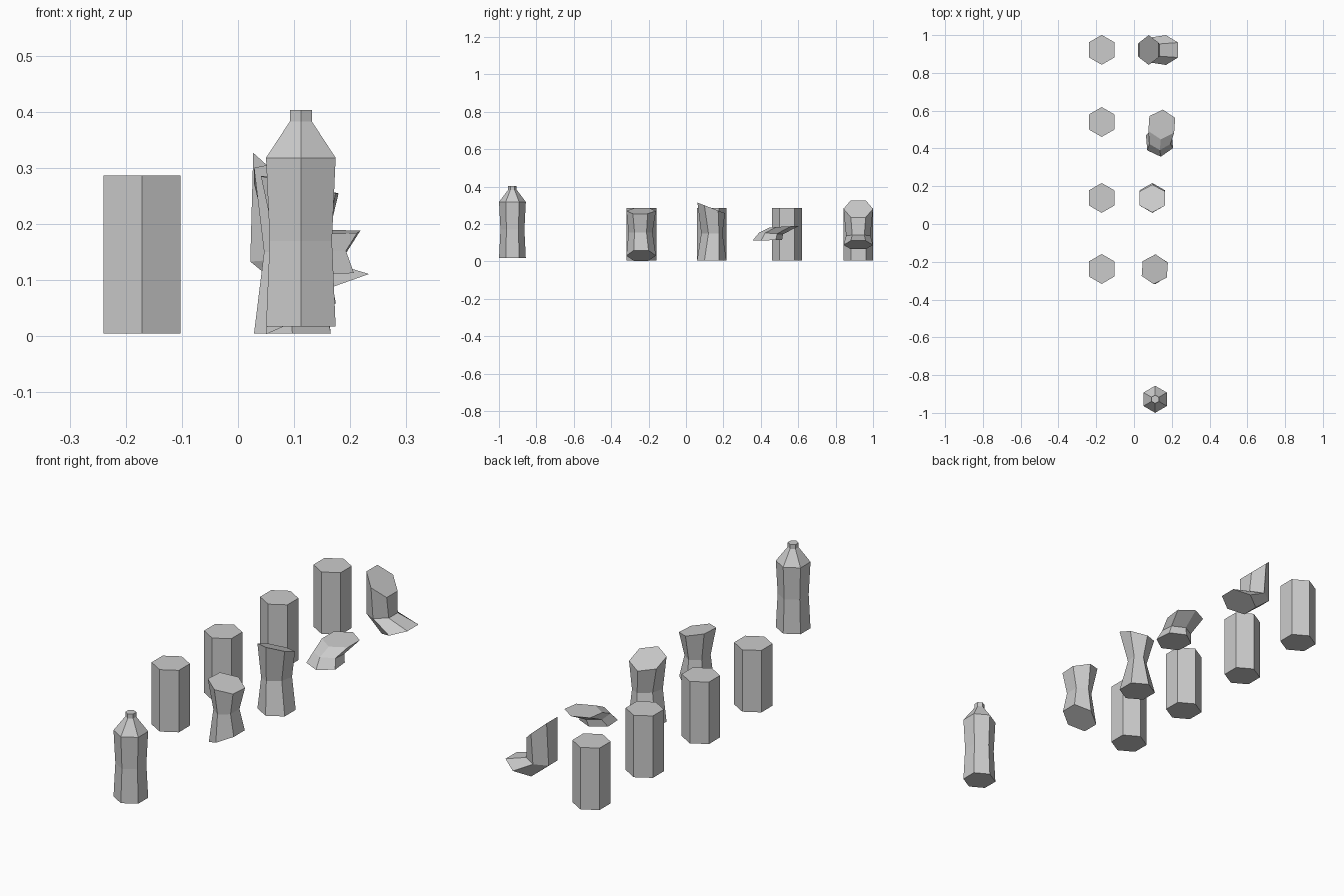
import bpy
import bmesh
from math import radians, cos, sin, pi
from mathutils import Matrix, Vector, Euler

if "Cube" in bpy.data.objects:
    bpy.data.objects.remove(bpy.data.objects["Cube"])

SIDES = 6
CAN_R = 0.079


def ring(center, radius=CAN_R, tilt=(0, 0, 0), squash=(0, 1, 1)):
    """Six points with corners on +-y; squash = (axis angle, along, across)."""
    turn = Matrix.Rotation(radians(squash[0]), 3, 'Z')
    shape = turn @ Matrix.Diagonal((squash[1], squash[2], 1)) @ turn.transposed()
    rot = Euler([radians(t) for t in tilt]).to_matrix() @ shape
    pts = []
    for i in range(SIDES):
        a = pi / 2 + 2 * pi * i / SIDES
        pts.append(Vector(center) + rot @ Vector((radius * cos(a), radius * sin(a), 0)))
    return pts


def loft(name, rings):
    """Skin a stack of rings, bottom to top, and cap both ends."""
    bm = bmesh.new()
    loops = [[bm.verts.new(p) for p in r] for r in rings]
    for lo, hi in zip(loops, loops[1:]):
        for i in range(SIDES):
            j = (i + 1) % SIDES
            bm.faces.new((lo[i], lo[j], hi[j], hi[i]))
    bm.faces.new(loops[0][::-1])
    bm.faces.new(loops[-1])
    mesh = bpy.data.meshes.new(name)
    bm.to_mesh(mesh)
    bm.free()
    obj = bpy.data.objects.new(name, mesh)
    bpy.context.collection.objects.link(obj)
    return obj


# Row of intact cans
for n, y in enumerate((0.922, 0.54, 0.138, -0.238)):
    loft(f"can_{n + 1}", [ring((-0.171, y, z)) for z in (0.005, 0.286)])

# Bottle with waist, shoulder and neck
profile = [(0.0716, 0.017), (0.064, 0.17), (0.0716, 0.318), (0.0225, 0.383), (0.0225, 0.403)]
loft("bottle", [ring((0.112, -0.928, z), r) for r, z in profile])

# Dented can, both ends tilted
loft("dented_can", [
    ring((0.112, -0.24, 0.031), tilt=(0, -24, 0)),
    ring((0.112, -0.243, 0.155), 0.064, squash=(0, 0.78, 1)),
    ring((0.110, -0.24, 0.270), tilt=(0, 13, -4)),
])

# Pinched can, flat base and slanted top
loft("pinched_can", [
    ring((0.097, 0.138, 0.005)),
    ring((0.097, 0.138, 0.15), 0.072, squash=(141, 0.58, 0.92)),
    ring((0.097, 0.135, 0.286), tilt=(-21, 0, 0)),
])

# Flattened can, top slid backwards over the base
loft("flattened_can", [
    ring((0.135, 0.435, 0.113), tilt=(1, 0, 5)),
    ring((0.137, 0.455, 0.150), 0.064, tilt=(-4, 0, 0)),
    ring((0.147, 0.527, 0.186), tilt=(3, 0, -4)),
])

# Bent can, base kicked out to the side
loft("bent_can", [
    ring((0.169, 0.921, 0.088), tilt=(0, -19.5, 0)),
    ring((0.078, 0.921, 0.137), 0.065, tilt=(0, -4, 0)),
    ring((0.078, 0.921, 0.281), tilt=(0, 42, 0)),
])
